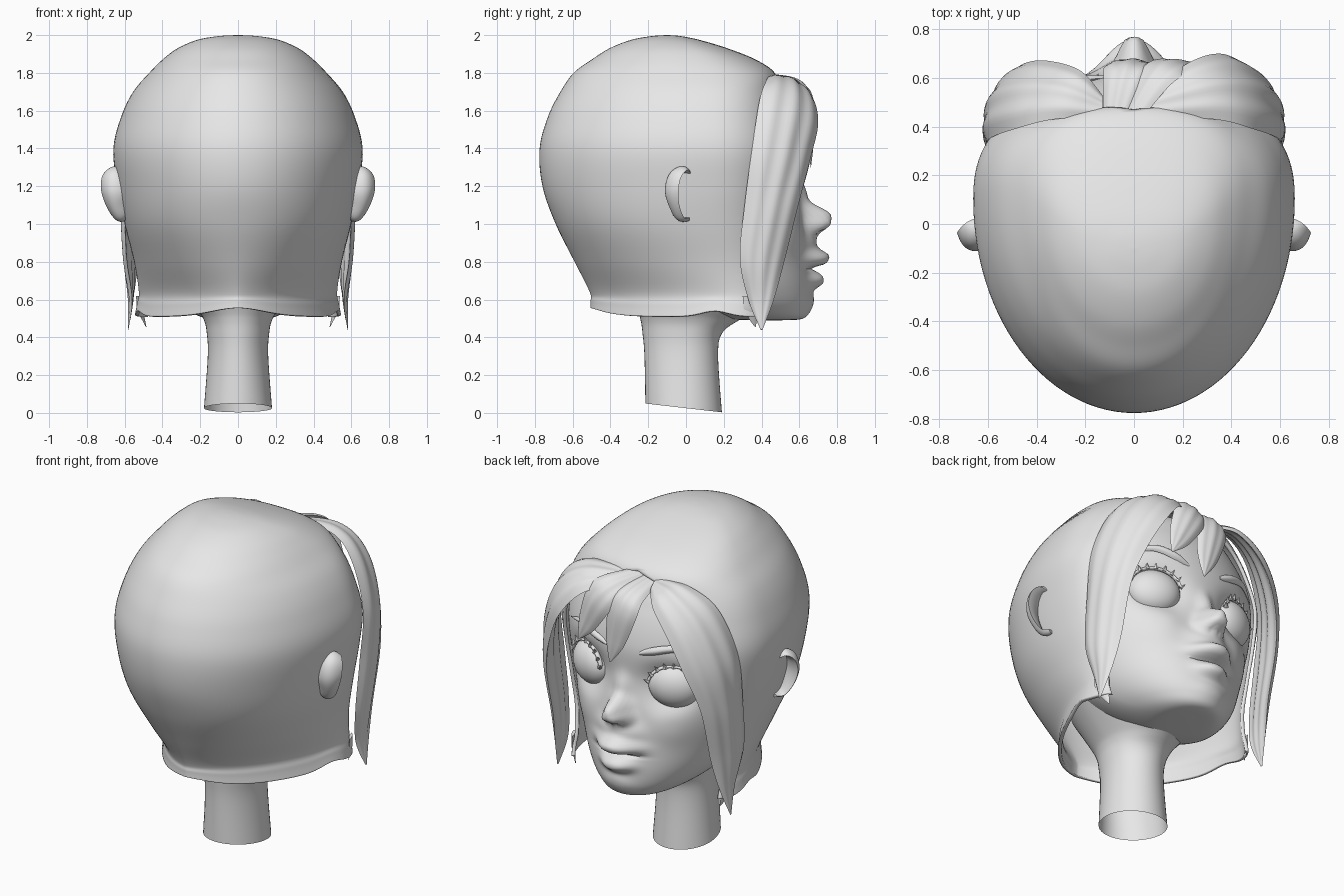
import bpy, bmesh, math
from math import sin, cos, pi, exp, radians
from mathutils import Vector, Matrix

if "Cube" in bpy.data.objects:
    bpy.data.objects.remove(bpy.data.objects["Cube"])

clay = bpy.data.materials.new("clay_grey")
clay.use_nodes = True
clay.diffuse_color = (0.8, 0.8, 0.8, 1)
clay.node_tree.nodes["Principled BSDF"].inputs["Base Color"].default_value = (0.8, 0.8, 0.8, 1)


def spline(rows, n):
    """Smooth curve through rows of any dimension, n samples."""
    rows = [Vector(r) for r in rows]
    out = []
    for k in range(n):
        t = k / (n - 1) * (len(rows) - 1)
        i = min(int(t), len(rows) - 2)
        t -= i
        p1, p2 = rows[i], rows[i + 1]
        p0, p3 = rows[max(i - 1, 0)], rows[min(i + 2, len(rows) - 1)]
        m1, m2 = (p2 - p0) / 2, (p3 - p1) / 2
        out.append(p1 * (2*t**3 - 3*t*t + 1) + m1 * (t**3 - 2*t*t + t)
                   + p2 * (3*t*t - 2*t**3) + m2 * (t**3 - t*t))
    return out


def finish(name, bm, angle=50):
    bmesh.ops.remove_doubles(bm, verts=bm.verts, dist=.0005)
    bmesh.ops.recalc_face_normals(bm, faces=bm.faces)
    me = bpy.data.meshes.new(name)
    bm.to_mesh(me)
    bm.free()
    me.materials.append(clay)
    ob = bpy.data.objects.new(name, me)
    bpy.context.scene.collection.objects.link(ob)
    bpy.ops.object.select_all(action='DESELECT')
    ob.select_set(True)
    bpy.context.view_layer.objects.active = ob
    bpy.ops.object.shade_smooth_by_angle(angle=radians(angle))
    return ob


def loft(name, rings, closed=True, start=False, end=False, angle=50):
    bm = bmesh.new()
    vs = [[bm.verts.new(p) for p in r] for r in rings]
    n = len(vs[0])
    for r0, r1 in zip(vs, vs[1:]):
        for j in range(n if closed else n - 1):
            k = (j + 1) % n
            bm.faces.new((r0[j], r0[k], r1[k], r1[j]))
    if start:
        bm.faces.new(vs[0])
    if end:
        bm.faces.new(vs[-1])
    return finish(name, bm, angle)


def oval(a, z, half, front, back, yc, pinch=1, square=1):
    """Ring point; pinch above 1 tapers the back, square below 1 fills out the front."""
    c, s = cos(a), sin(a)
    power, reach = (square, front - yc) if s > 0 else (pinch, yc - back)
    return Vector((half * math.copysign(abs(c) ** power, c),
                   yc + reach * math.copysign(abs(s) ** power, s), z))


def ribbon(name, edge_a, edge_b, bulge, thick, ripple=0, centre=(0, 0, 1.2), n=36, m=14):
    """Curved strip with a lens section between two edge curves."""
    A, B = spline(edge_a, n), spline(edge_b, n)
    mids = [(a + b) / 2 for a, b in zip(A, B)]
    rings = []
    for i in range(n):
        a, across = A[i], B[i] - A[i]
        tan = mids[min(i + 1, n - 1)] - mids[max(i - 1, 0)]
        nor = across.cross(tan).normalized()
        if nor.dot(mids[i] - Vector(centre)) < 0:
            nor = -nor
        w = across.length

        def layer(u, h):
            wave = ripple * sin(3 * pi * u) ** 2
            return a + across * u + nor * w * (4 * u * (1 - u) * h + wave)
        rings.append([layer(j / m, bulge) for j in range(m + 1)]
                     + [layer(j / m, bulge - thick) for j in range(m - 1, 0, -1)])
    return loft(name, rings, start=True, end=True)


def flip(points, s):
    return [(s * x, y, z) for x, y, z in points]


# Head: rows of height, half width, front, back, widest depth
HEAD = [(.49, .03, .50, .40, .45), (.50, .17, .62, .20, .42), (.56, .29, .66, .05, .30),
        (.66, .39, .67, -.10, .20), (.80, .47, .66, -.28, .13), (1.0, .55, .63, -.45, .1),
        (1.2, .61, .61, -.55, .1), (1.4, .62, .61, -.6, .1), (1.6, .55, .55, -.5, .1),
        (1.75, .42, .45, -.4, .05), (1.80, .18, .2, -.2, 0), (1.81, .02, .02, -.02, 0)]
# Facial relief: x, height, width, tallness, depth
RELIEF = [(0, 1.025, .065, .07, .135), (0, 1.13, .05, .09, .03), (0, .815, .13, .045, .09),
          (0, .705, .10, .045, .06), (0, .765, .13, .012, -.03), (0, .90, .13, .07, .045),
          (0, .58, .1, .05, .01)]
for s in (-1, 1):
    RELIEF += [(s * .06, .985, .04, .04, .04), (s * .3, .97, .12, .12, .02),
               (s * .27, 1.185, .15, .13, -.05), (s * .025, .955, .015, .012, -.025)]


def sculpt(p):
    if p.y > .3:
        p.y += sum(d * exp(-(((p.x - x) / w) ** 2 + ((p.z - z) / t) ** 2) ** 1.4)
                   for x, z, w, t, d in RELIEF)
    return p


loft("head", [[sculpt(oval(2 * pi * j / 180, *r)) for j in range(180)]
              for r in spline(HEAD, 150)], start=True, end=True, angle=70)

# Neck with a slanted open base
NECK = [(.025, .18, .19, -.215, 0), (.3, .16, .17, -.22, 0), (.42, .165, .19, -.23, 0),
        (.49, .18, .28, -.24, 0), (.55, .22, .40, -.26, 0), (.7, .36, .5, -.33, 0)]
neck = []
for r in spline(NECK, 24):
    ring = [oval(2 * pi * j / 48, *r) for j in range(48)]
    for p in ring:
        p.z -= .125 * p.y * max(0, 1 - r[0] / .3)
    neck.append(ring)
loft("neck", neck, angle=70)

# Hair cap: rows as for the head plus back pinch and the angle of its front edge
CAP = [(.51, .545, .53, -.505, .24, 1.3, 28), (.57, .535, .53, -.505, .24, 1.3, 24),
       (.64, .525, .53, -.51, .23, 1.27, 22), (.8, .55, .53, -.59, .17, 1.1, 22),
       (1.0, .60, .54, -.69, .11, 1, 30), (1.2, .64, .55, -.76, .1, 1, 34),
       (1.4, .66, .56, -.775, .1, 1, 40), (1.57, .618, .53, -.73, .1, 1, 47),
       (1.7, .555, .50, -.665, .1, 1, 58), (1.8, .47, .47, -.595, .08, 1, 90),
       (1.87, .40, .37, -.50, .04, 1, 90), (1.93, .32, .22, -.405, 0, 1, 90),
       (1.975, .215, .07, -.29, -.06, 1, 90), (1.995, .1, -.03, -.18, -.1, 1, 90),
       (2.0, .0001, -.1, -.1, -.1, 1, 90)]
cap = []
for *r, edge in spline(CAP, 85):
    e = radians(min(edge, 90))
    ring = [oval(pi - e + (pi + 2 * e) * j / 80, *r, .82) for j in range(81)]
    for p in ring:
        low = max(0, 1 - (r[0] - .51) / .12)
        p.z += low * (.045 * exp(-(p.x / .2) ** 2) + .03 * exp(-((p.y - .15) / .1) ** 2))
    cap.append(ring)
hair = loft("hair_cap", cap, closed=False, angle=60)
shell = hair.modifiers.new("shell", 'SOLIDIFY')
shell.thickness, shell.offset = .02, -1

# Long side locks and a short wisp behind each
for s, side, root, lift in ((-1, "right", .13, 0), (1, "left", .04, .03)):
    back = [(root, .44, 1.78), (.33, .43, 1.77), (.49, .39, 1.66), (.595, .35, 1.4),
            (.60, .31, 1.1), (.59, .285, .82), (.56, .33, .6), (.58, .395, .44)]
    front = [(root, .53, 1.73), (.22, .63 + lift, 1.68), (.35, .67 + lift, 1.54), (.45, .66, 1.35),
             (.52, .60, 1.12), (.53, .52, .8), (.555, .465, .6), (.583, .405, .44)]
    ribbon("side_lock_" + side, flip(back, s), flip(front, s), .16, .19, .03, n=60, m=20)
    ribbon("wisp_" + side, flip([(.54, .30, .62), (.53, .31, .54), (.49, .36, .46)], s),
           flip([(.50, .38, .62), (.50, .38, .54), (.485, .37, .455)], s), .1, .2, n=12)

# Fringe tufts
TUFTS = [((-.08, .43, 1.76), (-.02, .64, 1.62), (.05, .66, 1.30), .10),
         ((-.02, .43, 1.77), (.14, .64, 1.65), (.27, .65, 1.38), .10)]
for i, (root, mid, tip, w) in enumerate(TUFTS):
    root, mid, tip = Vector(root), Vector(mid), Vector(tip)
    side = (tip - root).cross(Vector((0, 1, .4))).normalized()
    edges = [[root + side * k * .05, root.lerp(mid, .6) + side * k * w * .85 + Vector((0, .03, .03)),
              mid + side * k * w, mid.lerp(tip, .6) + side * k * w * .65, tip + side * k * .004]
             for k in (-1, 1)]
    ribbon("fringe_tuft_%d" % (i + 1), *edges, .15, .19, .03)

for s, side in ((-1, "right"), (1, "left")):
    # Ear: thick cupped strip open towards the face
    rim = [(.65, .025, 1.27), (.69, .005, 1.285), (.72, -.025, 1.25), (.725, -.04, 1.18),
           (.70, -.035, 1.10), (.66, -.01, 1.035), (.63, .02, 1.03)]
    base = [(.60, .02, 1.25), (.60, -.04, 1.27), (.60, -.085, 1.24), (.60, -.10, 1.17),
            (.60, -.08, 1.1), (.59, -.05, 1.04), (.58, .01, 1.03)]
    ribbon("ear_" + side, flip(rim, s), flip(base, s), .28, .36, centre=(s * .64, .06, 1.16))

    # Eyeball, set in its socket and turned outward
    place = Matrix.Translation((s * .275, .495, 1.185)) @ Matrix.Rotation(-s * radians(24), 4, 'Z')
    bm = bmesh.new()
    bmesh.ops.create_uvsphere(bm, u_segments=32, v_segments=20, radius=1,
                              matrix=place @ Matrix.Diagonal((.15, .1, .13, 1)))
    finish("eye_" + side, bm)

    # Upper eyelid and lashes
    lid, lashes = [], bmesh.new()
    for j in range(25):
        a = radians(15 + 150 * j / 24)
        out = Vector((cos(a), 0, sin(a)))
        c = Vector((.148 * cos(a), .04, .13 * sin(a)))
        lid.append([place @ (c + out * .009 * cos(b) + Vector((0, .014 * sin(b), 0)))
                    for b in (2 * pi * k / 10 for k in range(10))])
        if j % 3 == 0:
            aim = (out + Vector((0, .5, .4))).to_track_quat('Z', 'Y').to_matrix().to_4x4()
            at = place @ Matrix.Translation(c + out * .012 + Vector((0, .012, 0))) @ aim
            bmesh.ops.create_cone(lashes, segments=6, radius1=.014, radius2=.001,
                                  depth=.035, cap_ends=True, matrix=at)
    loft("eyelid_" + side, lid, start=True, end=True)
    finish("lashes_" + side, lashes)

    # Eyebrow
    top = [(.11, .60, 1.385), (.2, .59, 1.43), (.32, .545, 1.45), (.45, .46, 1.395)]
    bottom = [(.11, .60, 1.36), (.2, .59, 1.38), (.32, .545, 1.41), (.452, .457, 1.39)]
    ribbon("eyebrow_" + side, flip(top, s), flip(bottom, s), .35, .6, n=20, m=8)
